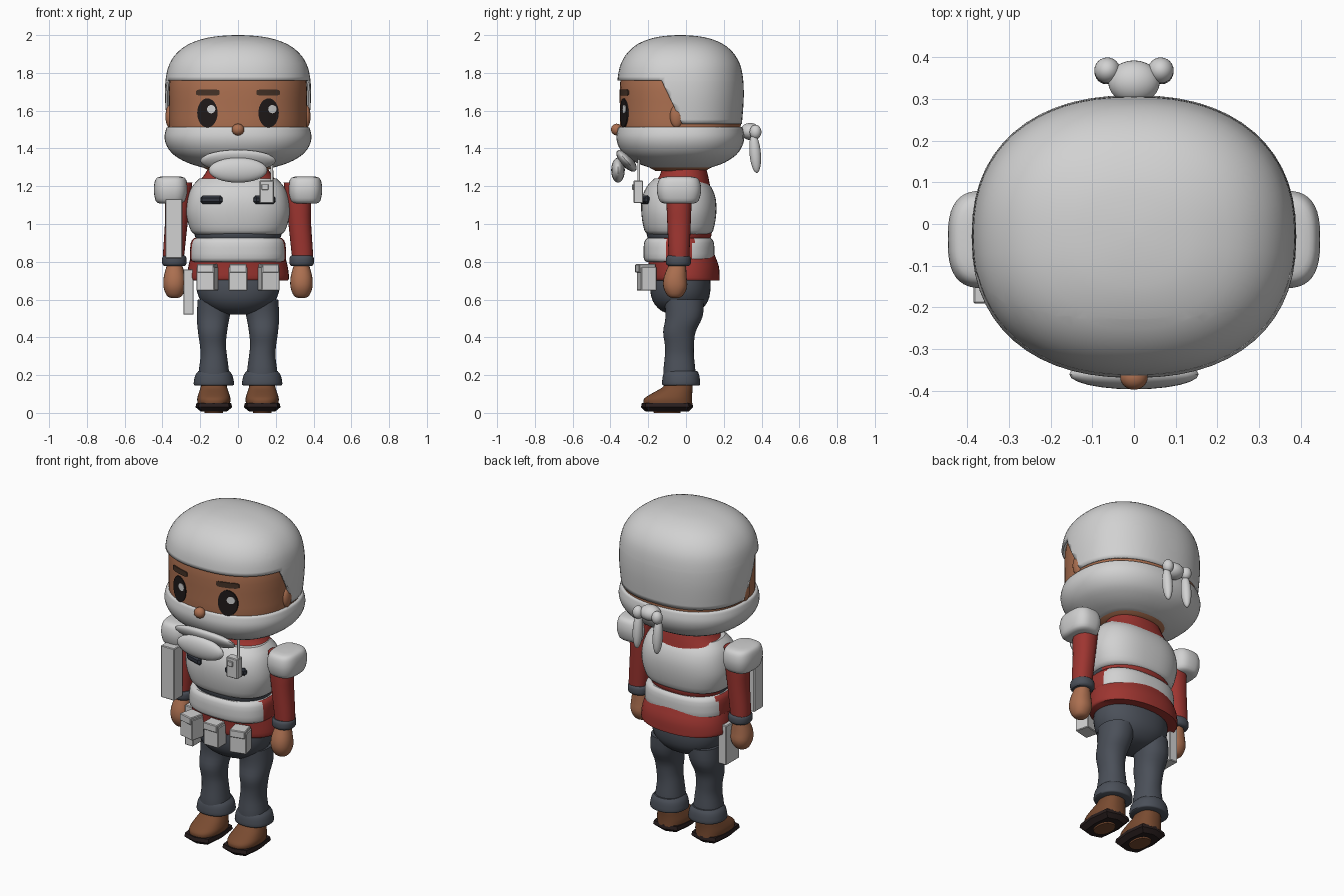
import bpy, bmesh, math
from mathutils import Matrix, Vector, Euler

cube = bpy.data.objects.get("Cube")
if cube:
    bpy.data.objects.remove(cube, do_unlink=True)


def material(name, r, g, b):
    mat = bpy.data.materials.new(name)
    mat.use_nodes = True
    mat.diffuse_color = (r, g, b, 1)
    shader = next(n for n in mat.node_tree.nodes if n.type == 'BSDF_PRINCIPLED')
    shader.inputs["Base Color"].default_value = (r, g, b, 1)
    shader.inputs["Roughness"].default_value = 0.8
    return mat


white = material("off white", .64, .64, .64)
skin = material("warm skin", .41, .16, .08)
red = material("jacket red", .34, .036, .03)
slate = material("slate cloth", .07, .08, .1)
charcoal = material("charcoal", .03, .035, .048)
brown = material("shoe brown", .19, .07, .03)
sole_dark = material("sole dark", .022, .013, .013)
eye_black = material("eye black", .014, .01, .01)
brow_brown = material("brow brown", .06, .032, .02)


def finish(name, bm, mats, sharp=40, rule=None):
    """Turn a bmesh into an object, smooth except at sharp edges."""
    bmesh.ops.recalc_face_normals(bm, faces=bm.faces)
    for f in bm.faces:
        f.smooth = True
        if rule:
            f.material_index = rule(f.calc_center_median())
    for e in bm.edges:
        e.smooth = e.calc_face_angle(0) < math.radians(sharp)
    mesh = bpy.data.meshes.new(name)
    bm.to_mesh(mesh)
    bm.free()
    for m in mats:
        mesh.materials.append(m)
    obj = bpy.data.objects.new(name, mesh)
    bpy.context.collection.objects.link(obj)
    return obj


def spline(rows, steps):
    """Catmull-Rom curve through the rows."""
    rows = [Vector(r) for r in rows]
    out = []
    for i in range(len(rows) - 1):
        a, b, c, d = rows[max(i - 1, 0)], rows[i], rows[i + 1], rows[min(i + 2, len(rows) - 1)]
        for k in range(steps):
            t = k / steps
            out.append(b + (c - a) * (t / 2) + (a * 2 - b * 5 + c * 4 - d) * (t * t / 2)
                       + (b * 3 - a - c * 3 + d) * (t ** 3 / 2))
    return out + [rows[-1]]


def loft_mesh(rings, cx=0, cy=0, p=2.2, n=40, steps=3):
    """Stack of superellipses; each ring is (z, rx, ry, optional dx, dy)."""
    bm = bmesh.new()
    loops = []
    for z, rx, ry, dx, dy in spline([tuple(r) + (0,) * (5 - len(r)) for r in rings], steps):
        loop = []
        for i in range(n):
            c, s = math.cos(math.tau * i / n), math.sin(math.tau * i / n)
            x = math.copysign(abs(c) ** (2 / p), c) * rx
            y = math.copysign(abs(s) ** (2 / p), s) * ry
            loop.append(bm.verts.new((cx + dx + x, cy + dy + y, z)))
        loops.append(loop)
    for a, b in zip(loops, loops[1:]):
        for i in range(n):
            j = (i + 1) % n
            bm.faces.new((a[i], a[j], b[j], b[i]))
    bm.faces.new(loops[0][::-1])
    bm.faces.new(loops[-1])
    return bm


def loft(name, mats, rings, rule=None, **kw):
    mats = mats if isinstance(mats, list) else [mats]
    return finish(name, loft_mesh(rings, **kw), mats, rule=rule)


def placed(loc, size, rot):
    turn = Euler([math.radians(a) for a in rot]).to_matrix().to_4x4()
    return Matrix.Translation(loc) @ turn @ Matrix.Diagonal((*size, 1))


def ellipsoid(name, mat, loc, radii, rot=(0, 0, 0)):
    bm = bmesh.new()
    bmesh.ops.create_uvsphere(bm, u_segments=24, v_segments=16, radius=1, matrix=placed(loc, radii, rot))
    return finish(name, bm, [mat])


def box(name, mat, loc, size, rot=(0, 0, 0), bevel=.004):
    bm = bmesh.new()
    bmesh.ops.create_cube(bm, size=1, matrix=placed(loc, size, rot))
    bmesh.ops.bevel(bm, geom=bm.edges[:], offset=bevel, segments=1, affect='EDGES')
    return finish(name, bm, [mat], sharp=30)


def scaled(profile, rx, ry):
    return [(z, rx * s, ry * s) for z, s in profile]


HEAD_X, HEAD_Y, HEAD_C, HEAD_P = .37, .325, -.03, 2.3


def face_plate(name, mat, cx, cz, rx, rz, lift, p=2):
    """Thin plate that follows the curve of the face."""
    bm = bmesh.new()
    loops = []
    for k in (.02, .5, 1):
        loop = []
        for i in range(32):
            c, s = math.cos(math.tau * i / 32), math.sin(math.tau * i / 32)
            x = cx + k * rx * math.copysign(abs(c) ** (2 / p), c)
            z = cz + k * rz * math.copysign(abs(s) ** (2 / p), s)
            bulge = (1 - abs(x / HEAD_X) ** HEAD_P) ** (1 / HEAD_P)
            loop.append(bm.verts.new((x, HEAD_C - HEAD_Y * bulge - lift, z)))
        loops.append(loop)
    bm.faces.new(loops[0])
    for a, b in zip(loops, loops[1:]):
        for i in range(32):
            bm.faces.new((a[i], a[i - 1], b[i - 1], b[i]))
    for f in bmesh.ops.extrude_face_region(bm, geom=bm.faces[:])['geom']:
        if isinstance(f, bmesh.types.BMVert):
            f.co.y += .008
    return finish(name, bm, [mat])


# Head, face and nose
loft("head", skin, scaled([(1.28, .4), (1.34, .7), (1.42, .92), (1.5, .98), (1.6, .985), (1.75, .98),
                           (1.84, .89), (1.88, .75)], HEAD_X, HEAD_Y), cy=HEAD_C, p=HEAD_P, n=56)
ellipsoid("nose", skin, (0, -.367, 1.5), (.033, .03, .031))
for side, s in (("left", 1), ("right", -1)):
    face_plate(side + "_eye", eye_black, s * .162, 1.588, .054, .077, .001)
    face_plate(side + "_eye_glint", white, s * .162 + .02, 1.608, .022, .022, .004)
    face_plate(side + "_eyebrow", brow_brown, s * .16, 1.696, .062, .016, .001, 5)
    ellipsoid(side + "_ear", skin, (s * .362, -.05, 1.57), (.022, .035, .06))

# Helmet with the face opening cut out
bm = loft_mesh(scaled([(1.53, .97), (1.62, .992), (1.7, 1), (1.78, .985), (1.85, .935), (1.91, .825),
                       (1.955, .66), (1.985, .43), (1.997, .2), (2, .02)], .387, .336),
               cy=HEAD_C, p=HEAD_P, n=64)
bm.faces.ensure_lookup_table()
bmesh.ops.delete(bm, geom=[f for f in bm.faces if len(f.verts) > 4 and f.calc_center_median().z < 1.6],
                 context='FACES')
slant_point, slant_normal = Vector((0, -.13, 1.76)), Vector((0, .23, .11))
for co, no in ((slant_point, (0, 0, 1)), (slant_point, slant_normal)):
    bmesh.ops.bisect_plane(bm, geom=bm.verts[:] + bm.edges[:] + bm.faces[:], plane_co=co, plane_no=no)
opening = [f for f in bm.faces if f.calc_center_median().z < 1.76
           and (f.calc_center_median() - slant_point).dot(slant_normal) < 0]
bmesh.ops.delete(bm, geom=opening, context='FACES')
helmet = finish("helmet", bm, [white])
shell = helmet.modifiers.new("thickness", 'SOLIDIFY')
shell.thickness = .012

# Scarf, its front folds and its knot behind the head
loft("scarf", white, scaled([(1.3, .5), (1.325, .7), (1.365, .88), (1.41, .975), (1.455, 1.01), (1.495, .995),
                             (1.513, .97), (1.513, .9)], .385, .335), cy=HEAD_C, p=HEAD_P, n=56)
ellipsoid("scarf_fold", white, (0, -.315, 1.335), (.2, .032, .072), (42, 0, 0))
ellipsoid("scarf_front_knot", white, (0, -.36, 1.285), (.155, .036, .066))
ellipsoid("scarf_back_knot", white, (0, .34, 1.49), (.062, .052, .045))
for side, s in (("left", 1), ("right", -1)):
    ellipsoid(side + "_knot_loop", white, (s * .064, .368, 1.487), (.031, .031, .038))
    ellipsoid(side + "_scarf_tail", white, (s * .067, .366, 1.375), (.028, .03, .105), (5, 0, 0))

# Neck, jacket, vest and waist band
loft("neck", skin, [(1.25, .12, .09), (1.34, .14, .105)], cy=-.015)
loft("jacket", red, [(.7, .262, .18, 0, .01), (.715, .27, .185, 0, .005), (.78, .262, .185), (.86, .24, .175, 0, -.02),
                     (.94, .218, .16, 0, -.025), (1.02, .245, .18, 0, -.025), (1.12, .262, .185, 0, -.025),
                     (1.2, .235, .16, 0, -.02), (1.25, .185, .13), (1.31, .15, .115)], cy=-.012)
loft("waist_band", [slate, red], [(.925, .224, .166), (.945, .23, .172), (.965, .228, .17)], cy=-.036,
     rule=lambda c: int(c.y > 0))
loft("vest_chest", white, [(.945, .225, .16), (.965, .25, .182), (1.05, .274, .198), (1.13, .268, .196),
                           (1.195, .245, .172), (1.24, .205, .13)], cy=-.038, p=2.5, n=48)
loft("vest_waist", [white, red], [(.8, .242, .172), (.82, .255, .187), (.9, .25, .185), (.925, .232, .168)],
     cy=-.037, p=2.5, n=64, rule=lambda c: int(-.11 < c.y < .04 and abs(c.x) > .15))
loft("hips", slate, [(.52, .05, .04), (.54, .13, .1), (.59, .195, .145), (.66, .22, .16), (.74, .215, .155)], cy=-.03)

# Limbs, shoes and shoulder pads, once per side
for side, s in (("left", 1), ("right", -1)):
    loft(side + "_shoulder_pad", white, scaled([(1.108, .65), (1.122, .88), (1.175, 1), (1.222, .95), (1.245, .8),
                                                (1.252, .5)], .09, .117), cx=s * .356, cy=-.037, p=2.8)
    loft(side + "_sleeve", red, [(.81, .054, .054, s * .015), (.86, .057, .056, s * .012), (1, .06, .062),
                                 (1.14, .066, .066, s * -.01), (1.22, .05, .055, s * -.035)], cx=s * .327, cy=-.037)
    loft(side + "_sleeve_cuff", slate, [(.778, .055, .055), (.79, .064, .065), (.82, .064, .065), (.832, .056, .057)],
         cx=s * .337, cy=-.04)
    loft(side + "_hand", skin, [(.608, .015, .015), (.62, .04, .04), (.665, .058, .063), (.72, .057, .06),
                                (.785, .04, .045, 0, .012)], cx=s * .336, cy=-.057, n=24)
    loft(side + "_leg", slate, [(.16, .082, .083), (.22, .08, .085), (.3, .07, .077), (.36, .069, .077, s * .005),
                                (.43, .077, .086, s * .007), (.51, .087, .098, s * .003, .025),
                                (.6, .095, .105, s * -.01, .025)], cx=s * .128, cy=-.035)
    loft(side + "_trouser_cuff", slate, [(.145, .1, .095), (.155, .107, .101), (.2, .098, .096), (.223, .08, .085)],
         cx=s * .128, cy=-.026)
    loft(side + "_shoe", brown, [(.045, .085, .128, 0, -.06), (.075, .088, .127, 0, -.06), (.105, .08, .105, 0, -.037),
                                 (.135, .07, .08, 0, -.01), (.17, .065, .065)], cx=s * .128, cy=-.035, p=2.4)
    loft(side + "_sole", sole_dark, [(.008, .07, .115), (.03, .097, .138), (.052, .092, .134)],
         cx=s * .128, cy=-.1, p=4, n=8, steps=1)
    loft(side + "_sole_patch", brown, [(0, .048, .07), (.009, .05, .072)], cx=s * .128, cy=-.1, n=24, steps=1)
    box(side + "_chest_bar", charcoal, (s * .14, -.219, 1.128), (.122, .03, .044), (0, 0, s * 18), .012)

# Belt pouches
for name, x, turn in (("left", .163, 14), ("middle", 0, 0), ("right", -.163, -14)):
    y = -.218 + abs(x) * .06
    box(name + "_pouch", white, (x, y, .71), (.1, .085, .125), (0, 0, turn))
    box(name + "_pouch_lid", white, (x, y - .006, .765), (.092, .09, .044), (0, 0, turn))

# Radio with its antenna
box("radio", white, (.152, -.252, 1.17), (.075, .05, .12))
box("radio_dial", white, (.143, -.279, 1.195), (.035, .012, .03), bevel=.002)
loft("radio_antenna", white, [(1.22, .008, .008), (1.385, .007, .007)], cx=.179, cy=-.25, n=10, steps=1)

# Arm plate and hip holster on the right
box("arm_plate", white, (-.34, -.148, .975), (.09, .085, .315))
box("hip_holster", white, (-.262, -.035, .64), (.055, .125, .24))
